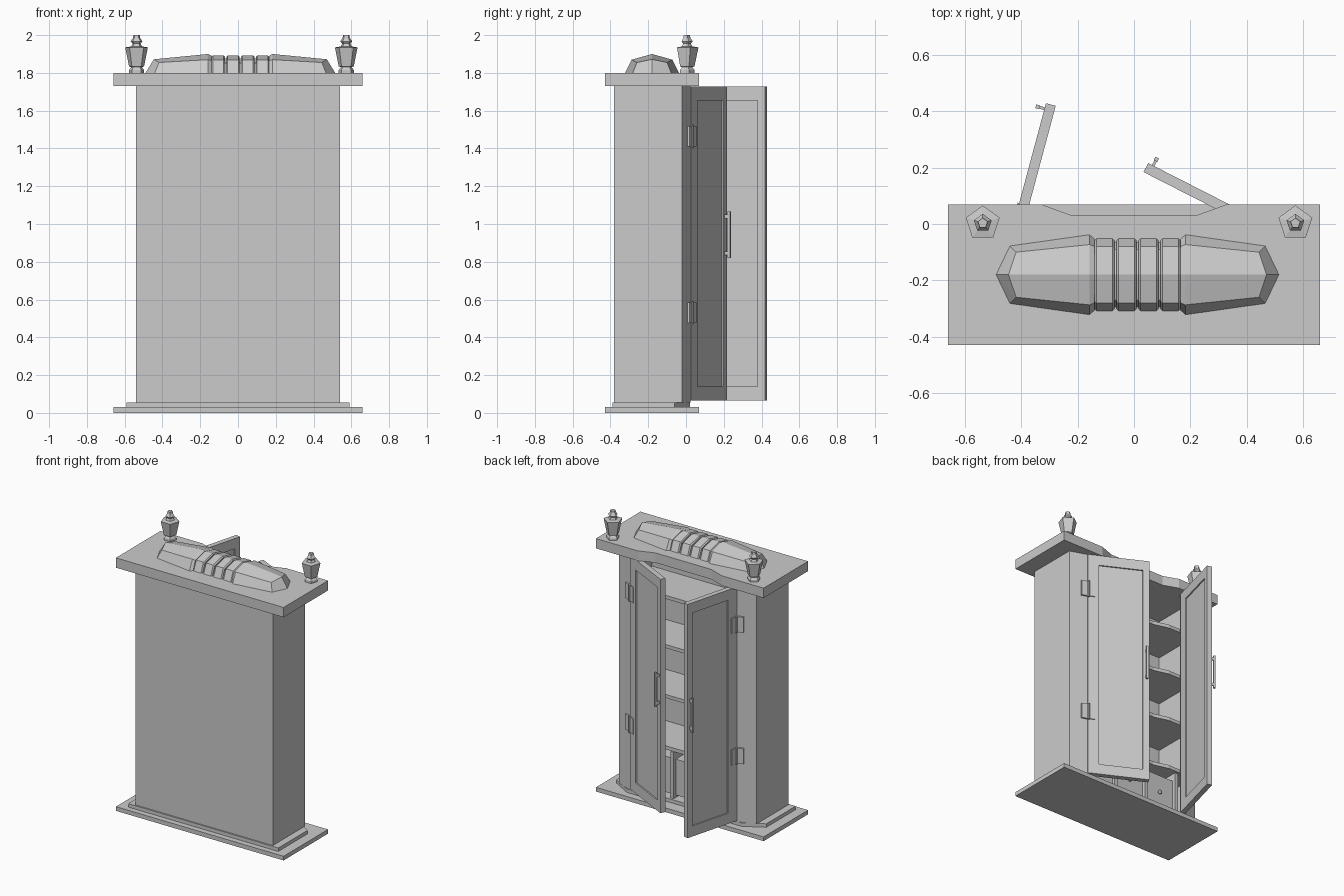
import bpy, bmesh, math
from mathutils import Matrix, Vector

if "Cube" in bpy.data.objects:
    bpy.data.objects.remove(bpy.data.objects["Cube"])


def finish(name, bm, mat=None):
    bmesh.ops.recalc_face_normals(bm, faces=bm.faces)
    if mat:
        bm.transform(mat)
        if mat.determinant() < 0:
            bmesh.ops.reverse_faces(bm, faces=bm.faces)
    me = bpy.data.meshes.new(name)
    bm.to_mesh(me)
    bm.free()
    ob = bpy.data.objects.new(name, me)
    bpy.context.collection.objects.link(ob)
    return ob


def sym(half):
    return half + [(-x, y) for x, y in reversed(half)]


def prism(name, pts, z0, z1):
    bm = bmesh.new()
    f = bm.faces.new([bm.verts.new((x, y, z0)) for x, y in pts])
    r = bmesh.ops.extrude_face_region(bm, geom=[f])
    bmesh.ops.translate(bm, vec=(0, 0, z1 - z0),
                        verts=[v for v in r["geom"] if isinstance(v, bmesh.types.BMVert)])
    return finish(name, bm)


def boxes(name, items, mat=None):
    bm = bmesh.new()
    for x0, x1, y0, y1, z0, z1 in items:
        m = Matrix.Translation(((x0 + x1) / 2, (y0 + y1) / 2, (z0 + z1) / 2))
        m = m @ Matrix.Diagonal((x1 - x0, y1 - y0, z1 - z0, 1))
        bmesh.ops.create_cube(bm, size=1, matrix=m)
    return finish(name, bm, mat)


def loft(name, sections, tip=None, mat=None):
    bm = bmesh.new()
    rings = [[bm.verts.new(p) for p in s] for s in sections]
    n = len(rings[0])
    for a, b in zip(rings, rings[1:]):
        for i in range(n):
            j = (i + 1) % n
            bm.faces.new((a[i], a[j], b[j], b[i]))
    bm.faces.new(rings[0])
    last = rings[-1]
    if tip:
        t = bm.verts.new(tip)
        for i in range(n):
            bm.faces.new((last[i], last[(i + 1) % n], t))
    else:
        bm.faces.new(last)
    return finish(name, bm, mat)


# Plinth, cornice and hollow carcass (open towards +y)
prism("base_plate", sym([(.66, -.43), (.66, .07)]), 0, .03)
prism("plinth_step", sym([(.59, -.39), (.59, -.06), (.45, .02), (.33, .02), (.22, -.015)]), .03, .055)
prism("top_slab", sym([(.66, -.43), (.66, .07), (.33, .07), (.22, .03)]), 1.73, 1.80)
prism("carcass", sym([(.54, -.38), (.54, -.02), (.41, .025), (.39, .005),
                      (.515, -.037), (.515, -.355)]), .055, 1.73)

# Shelves
for k, z in enumerate((.41, .775, 1.13, 1.48)):
    prism(f"shelf_{k}", sym([(.515, -.355), (.515, -.04), (.41, -.01), (.31, -.01), (.2, -.04)]),
          z - .025, z)

# Drawers under the lowest shelf
boxes("drawer_dividers", [(x - .012, x + .012, -.355, -.03, .055, .385) for x in (-.39, -.13, .13, .39)])
for k in (-1, 0, 1):
    x = k * .26
    boxes(f"drawer_{k + 1}", [(x - .115, x + .115, -.34, -.05, .075, .33)])
    bm = bmesh.new()
    bmesh.ops.create_uvsphere(bm, u_segments=8, v_segments=6, radius=.014,
                              matrix=Matrix.Translation((x, -.042, .2)))
    finish(f"drawer_knob_{k + 1}", bm)


# Doors, built flat for one side and mirrored for the other
def door(side, s, angle):
    swing = (Matrix.Diagonal((s, 1, 1, 1)) @ Matrix.Translation((-.42, .028, 0))
             @ Matrix.Rotation(math.radians(angle), 4, 'Z'))
    W, T, Z0, Z1 = .415, .036, .065, 1.728
    boxes(f"{side}_door", [
        (0, .075, -T, 0, Z0, Z1), (W - .042, W, -T, 0, Z0, Z1),
        (.075, W - .042, -T, 0, Z0, .14), (.075, W - .042, -T, 0, 1.655, Z1),
        (.075, W - .042, -T + .009, -.009, .14, 1.655)], swing)
    boxes(f"{side}_handle", [
        (W - .027, W - .013, .018, .032, .82, 1.065),
        (W - .025, W - .015, -.002, .02, .835, .855),
        (W - .025, W - .015, -.002, .02, 1.03, 1.05)], swing)
    fixed = (Matrix.Diagonal((s, 1, 1, 1)) @ Matrix.Translation((-.42, .025, 0))
             @ Matrix.Rotation(math.radians(19), 4, 'Z'))
    for k, z in enumerate((.53, 1.465)):
        boxes(f"{side}_hinge_door_leaf_{k}", [(0, .048, -.001, .006, z - .055, z + .055)], swing)
        boxes(f"{side}_hinge_frame_leaf_{k}", [(-.045, .005, -.004, .009, z - .055, z + .055)], fixed)
        bm = bmesh.new()
        bmesh.ops.create_cone(bm, cap_ends=True, segments=8, radius1=.009, radius2=.009, depth=.12,
                              matrix=Matrix.Translation((-.42 * s, .034, z)))
        finish(f"{side}_hinge_pin_{k}", bm)


door("left", 1, 75)
door("right", -1, 27)


# Faceted crest on the top slab
def arch(x, hw, sh, zs, za, dx_sh=0, dx_top=0):
    return [(x, -hw, 1.80), (x + dx_sh, -sh, zs), (x + dx_top, 0, za),
            (x + dx_sh, sh, zs), (x, hw, 1.80)]


for side, s in (("right", 1), ("left", -1)):
    m = Matrix.Translation((.0125, -.18, 0)) @ Matrix.Diagonal((s, 1, 1, 1))
    loft(f"crest_{side}_end", [
        arch(.152, .125, .10, 1.865, 1.89),
        arch(.17, .142, .107, 1.87, 1.90),
        arch(.453, .102, .08, 1.855, 1.872, -.022, .005)], (.502, 0, 1.80), m)
centre = Matrix.Translation((.0125, -.18, 0))
loft("crest_core", [arch(-.16, .115, .09, 1.85, 1.875), arch(.16, .115, .09, 1.85, 1.875)], None, centre)
for k in range(4):
    x = (k - 1.5) * .078
    loft(f"crest_rib_{k}", [arch(x + d, .128 - i, .10 - i, 1.868 - i, 1.892 - i)
                            for d, i in ((-.035, .007), (-.028, 0), (.028, 0), (.035, .007))],
         None, centre)

# Five-sided finials
profile = [(.042, 1.80), (.042, 1.815), (.03, 1.83), (.042, 1.835), (.063, 1.935),
           (.03, 1.94), (.022, 1.955), (.033, 1.967), (.02, 1.985), (.018, 2.0)]
for side, cx in (("left", -.537), ("right", .573)):
    loft(f"{side}_finial", [[(cx + r * math.cos(a), .003 + r * math.sin(a), z)
                             for a in (math.pi / 2 + i * math.tau / 5 for i in range(5))]
                            for r, z in profile])
